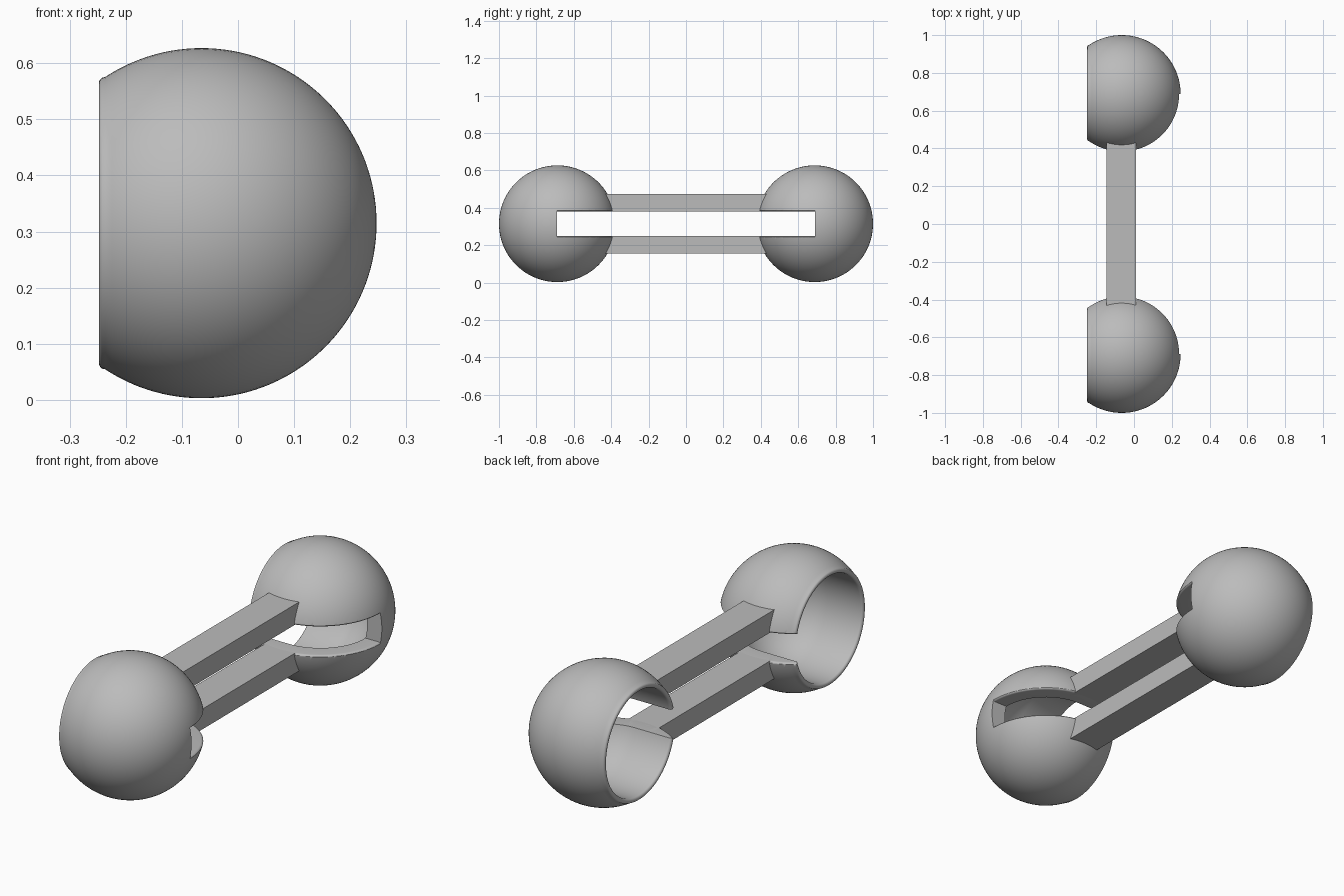
import bpy, bmesh
from math import pi, sin, cos, sqrt, radians
from mathutils import Matrix, Vector

if "Cube" in bpy.data.objects:
    bpy.data.objects.remove(bpy.data.objects["Cube"])

CX, CY, CZ = -0.065, 0.688, 0.315   # ball centres
R, R_IN = 0.312, 0.238              # outer and cavity radius
CUT = 0.183                         # distance from centre to the open rim
SLOT = 0.065                        # half height of the slot
FILLET = 0.012

grey = bpy.data.materials.new("grey")
grey.use_nodes = True
COLOUR = (0.5, 0.5, 0.5, 1)
grey.diffuse_color = COLOUR
grey.node_tree.nodes["Principled BSDF"].inputs["Base Color"].default_value = COLOUR


def arc(radius, start, end, steps, r0=0.0, z0=0.0):
    """Arc of (r, z) points, angles in radians from the +r direction."""
    angles = [start + (end - start) * i / steps for i in range(steps + 1)]
    return [(r0 + radius * cos(a), z0 + radius * sin(a)) for a in angles]


def lathe(profile, steps):
    """Revolve an (r, z) profile around z."""
    bm = bmesh.new()
    verts = [bm.verts.new((max(r, 0), 0, z)) for r, z in profile]
    edges = [bm.edges.new(pair) for pair in zip(verts, verts[1:])]
    bmesh.ops.spin(bm, geom=verts + edges, axis=(0, 0, 1), cent=(0, 0, 0),
                   angle=2 * pi, steps=steps)
    bmesh.ops.remove_doubles(bm, verts=bm.verts, dist=1e-5)
    bmesh.ops.recalc_face_normals(bm, faces=bm.faces)
    return bm


def make_object(name, bm):
    mesh = bpy.data.meshes.new(name)
    bm.to_mesh(mesh)
    bm.free()
    mesh.materials.append(grey)
    obj = bpy.data.objects.new(name, mesh)
    bpy.context.collection.objects.link(obj)
    return obj


def activate(obj):
    bpy.ops.object.select_all(action='DESELECT')
    obj.select_set(True)
    bpy.context.view_layer.objects.active = obj


def hollow_ball():
    """Ball with a round mouth towards -x and a round-bottomed bore."""
    rim_r = sqrt(R * R - CUT * CUT)
    lip = (rim_r - R_IN + 0.008) / 2
    profile = arc(R, -pi / 2, math_angle(CUT - lip), 48)
    profile += arc(lip, radians(30), pi, 8, R_IN + lip, CUT - lip)
    profile += arc(R_IN, 0, -pi / 2, 24)
    bm = lathe(profile, 96)
    bm.transform(Matrix.Rotation(-pi / 2, 4, 'Y'))
    return bm


def math_angle(height):
    """Latitude of a height on the outer ball."""
    return pi / 2 - Vector((0, 1)).angle(Vector((sqrt(R * R - height * height), height)))


def slot_cutter(side):
    """Half disc facing the bars, flared at the rim to round the slot edges."""
    edge = sqrt(R * R - SLOT * SLOT) - FILLET
    flare = arc(FILLET, -pi / 2, 0, 6, edge, SLOT + FILLET)
    outer = [(0.36, SLOT + FILLET)]
    upper = [(0, SLOT)] + flare + outer
    lower = [(r, -z) for r, z in reversed(upper)]
    bm = lathe(upper + lower, 96)
    bmesh.ops.bisect_plane(bm, geom=bm.verts[:] + bm.edges[:] + bm.faces[:],
                           plane_co=(0, 0.0005 * side, 0), plane_no=(0, side, 0),
                           clear_outer=True)
    bmesh.ops.holes_fill(bm, edges=[e for e in bm.edges if e.is_boundary])
    bmesh.ops.recalc_face_normals(bm, faces=bm.faces)
    return bm


# Hollow slotted balls at both ends
for side, label in ((-1, "front_ball"), (1, "back_ball")):
    ball = make_object(label, hollow_ball())
    cutter = make_object("slot_cutter", slot_cutter(side))
    cutter.hide_render = True
    for obj in (ball, cutter):
        obj.location = (CX, side * CY, CZ)
    cut = ball.modifiers.new("slot", 'BOOLEAN')
    cut.object, cut.operation, cut.solver = cutter, 'DIFFERENCE', 'EXACT'
    activate(ball)
    bpy.ops.object.modifier_apply(modifier=cut.name)
    bpy.data.objects.remove(cutter)
    bpy.ops.object.shade_smooth_by_angle(angle=radians(35))

# Two straight bars joining the balls, flush with the slot
for label, sign in (("lower_bar", -1), ("upper_bar", 1)):
    bm = bmesh.new()
    bmesh.ops.create_cube(bm, size=1)
    bmesh.ops.scale(bm, vec=(0.155, 0.896, 0.093), verts=bm.verts)
    bar = make_object(label, bm)
    bar.location = (CX - 0.003, 0, CZ + sign * (SLOT + 0.0465))
